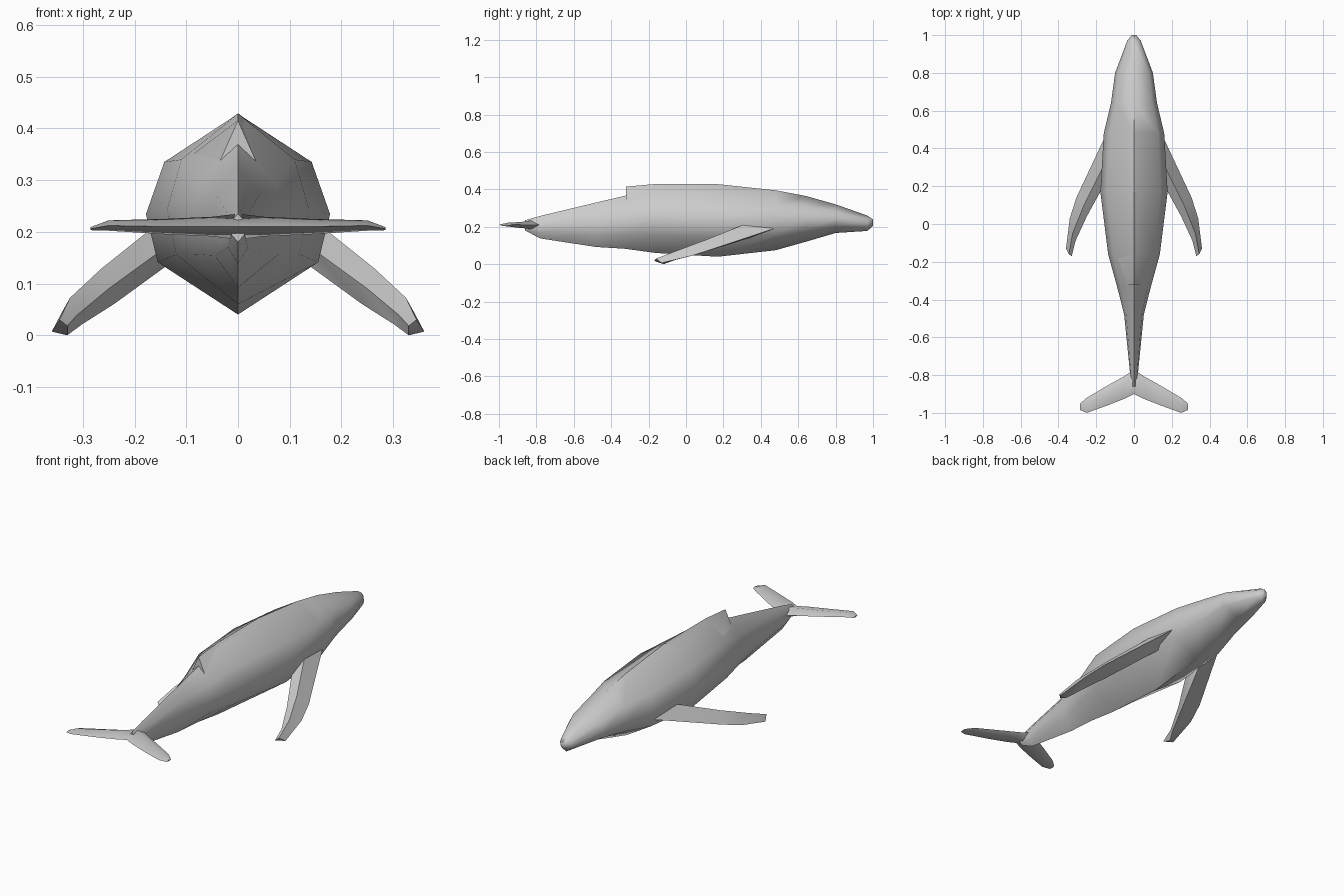
import bpy
import bmesh
import math
from mathutils import Vector

default_cube = bpy.data.objects.get("Cube")
if default_cube:
    bpy.data.objects.remove(default_cube, do_unlink=True)

grey = bpy.data.materials.new("whale grey")
grey.use_nodes = True
grey.diffuse_color = (0.6, 0.6, 0.6, 1)
grey.node_tree.nodes["Principled BSDF"].inputs["Base Color"].default_value = (0.6, 0.6, 0.6, 1)


def loft(name, rings, mirror=False):
    """Skin equal-length closed rings, cap both ends and shade smooth."""
    bm = bmesh.new()
    loops = [[bm.verts.new(point) for point in ring] for ring in rings]
    count = len(loops[0])
    for first, second in zip(loops, loops[1:]):
        for i in range(count):
            j = (i + 1) % count
            bm.faces.new((first[i], first[j], second[j], second[i]))
    bm.faces.new(loops[0])
    bm.faces.new(loops[-1])
    bmesh.ops.recalc_face_normals(bm, faces=bm.faces)
    mesh = bpy.data.meshes.new(name)
    bm.to_mesh(mesh)
    bm.free()
    obj = bpy.data.objects.new(name, mesh)
    bpy.context.collection.objects.link(obj)
    mesh.materials.append(grey)
    if mirror:
        modifier = obj.modifiers.new("mirror to right side", "MIRROR")
        modifier.use_mirror_merge = False
    bpy.ops.object.select_all(action="DESELECT")
    obj.select_set(True)
    bpy.context.view_layer.objects.active = obj
    bpy.ops.object.shade_smooth_by_angle(angle=math.radians(60))
    return obj


def body_ring(y, half_width, top, bottom):
    """Eight-sided section with a ridge above and a keel below."""
    height = top - bottom
    side = [(0.8, 0.76), (1, 0.5), (0.87, 0.26)]
    left = [(half_width * w, y, bottom + height * h) for w, h in side]
    right = [(-x, y, z) for x, y, z in reversed(left)]
    return [(0, y, top), *left, (0, y, bottom), *right]


# Body: y, half width, ridge height, keel height
stations = [
    (1, 0.012, 0.24, 0.205),
    (0.97, 0.036, 0.26, 0.178),
    (0.8, 0.1, 0.32, 0.167),
    (0.64, 0.122, 0.365, 0.12),
    (0.48, 0.16, 0.395, 0.075),
    (0.17, 0.178, 0.428, 0.04),
    (-0.16, 0.137, 0.428, 0.06),
    (-0.33, 0.09, 0.365, 0.083),
    (-0.48, 0.052, 0.33, 0.092),
    (-0.78, 0.022, 0.258, 0.138),
    (-0.86, 0.014, 0.235, 0.18),
]
loft("body", [body_ring(*station) for station in stations])


# Dorsal fin: a ridge rising out of the back and ending in a sharp step
def fin_ring(y, half_width, top, base):
    return [(0, y, top), (half_width, y, base), (-half_width, y, base)]


loft("dorsal_fin", [
    fin_ring(0.17, 0.12, 0.429, 0.34),
    fin_ring(-0.16, 0.1, 0.429, 0.34),
    fin_ring(-0.32, 0.04, 0.415, 0.325),
])


# Flippers: rings of leading edge, upper ridge, trailing edge, lower ridge
flipper = [
    [(0.15, 0.47, 0.19), (0.15, 0.33, 0.22), (0.14, 0.24, 0.17), (0.13, 0.34, 0.14)],
    [(0.305, 0.14, 0.08), (0.265, 0.1, 0.128), (0.25, 0.04, 0.09), (0.24, 0.08, 0.06)],
    [(0.34, 0.03, 0.045), (0.325, -0.05, 0.072), (0.31, -0.09, 0.04), (0.3, -0.06, 0.022)],
    [(0.36, -0.13, 0.007), (0.345, -0.16, 0.03), (0.33, -0.17, 0.018), (0.33, -0.12, 0)],
]
loft("flippers", flipper, mirror=True)


# Tail flukes: thin lens sections between leading and trailing edges
def fluke_ring(x, front, back, z, thickness):
    lead, trail = Vector((x, front, z)), Vector((x, back, z))
    crest = lead.lerp(trail, 0.4)
    rise = Vector((0, 0, thickness))
    return [lead, crest + rise, trail, crest - rise]


loft("tail_flukes", [
    fluke_ring(0, -0.77, -0.9, 0.21, 0.025),
    fluke_ring(0.05, -0.805, -0.925, 0.21, 0.019),
    fluke_ring(0.14, -0.855, -0.96, 0.21, 0.015),
    fluke_ring(0.25, -0.92, -1, 0.212, 0.01),
    fluke_ring(0.285, -0.95, -0.985, 0.206, 0.003),
], mirror=True)
